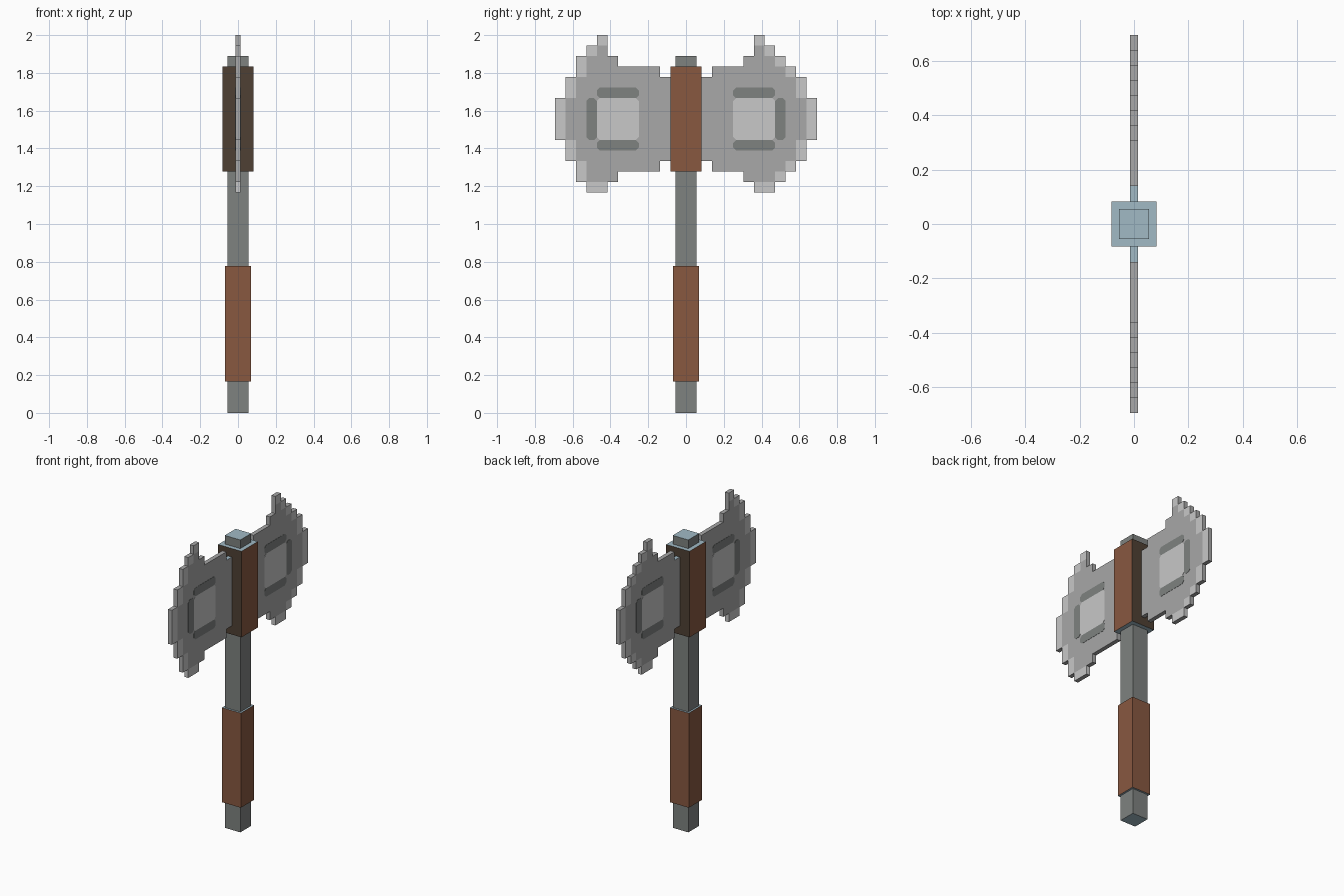
import bpy, bmesh

if "Cube" in bpy.data.objects:
    bpy.data.objects.remove(bpy.data.objects["Cube"])

U = 2 / 36          # grid unit of the blocky design
T = U / 4           # half thickness of the blades


def mat(name, hexcol):
    def lin(c):
        c /= 255
        return c / 12.92 if c <= 0.04045 else ((c + 0.055) / 1.055) ** 2.4
    m = bpy.data.materials.new(name)
    m.diffuse_color = [lin(int(hexcol[i:i + 2], 16)) for i in (0, 2, 4)] + [1]
    m.use_nodes = True
    m.node_tree.nodes["Principled BSDF"].inputs["Base Color"].default_value = m.diffuse_color
    return m


STEEL = mat("dark steel", "7E8280")
MID = mat("mid grey", "A8A8A8")
LIGHT = mat("light grey", "C8C8C8")
LEATHER = mat("brown leather", "885840")
DARK = mat("dark leather", "4F4033")
BLUE = mat("pale blue", "A1BAC5")


def finish(name, bm, mats):
    bmesh.ops.recalc_face_normals(bm, faces=bm.faces)
    me = bpy.data.meshes.new(name)
    bm.to_mesh(me)
    bm.free()
    for m in mats:
        me.materials.append(m)
    ob = bpy.data.objects.new(name, me)
    bpy.context.collection.objects.link(ob)
    return ob


def post(name, half, z0, z1, side_x, side_y):
    """Square post: separate colours on the x sides, y sides and ends."""
    bm = bmesh.new()
    bmesh.ops.create_cube(bm, size=1)
    for v in bm.verts:
        v.co = (v.co.x * 2 * half, v.co.y * 2 * half,
                z0 + (v.co.z + 0.5) * (z1 - z0))
    for f in bm.faces:
        n = f.normal
        f.normal_update()
        n = f.normal
        f.material_index = 2 if abs(n.z) > 0.5 else 1 if abs(n.y) > 0.5 else 0
    finish(name, bm, [side_x, side_y, BLUE])


# Handle, hand grip and head sleeve
post("handle", U, 0, 34 * U, STEEL, STEEL)
post("grip", 0.0675, 3 * U, 14 * U, LEATHER, LEATHER)
post("head_sleeve", 1.5 * U, 23 * U, 33 * U, LEATHER, DARK)


def blade(name, side, spans):
    """Stepped blade; spans are (bottom, top) per column, from column 1 outwards."""
    bm = bmesh.new()
    for i, (b, t) in enumerate(spans):
        for k in range(b, t):
            bm.faces.new([bm.verts.new((-T, side * (i + 0.5 + dy) * U, (k + dz) * U))
                          for dy, dz in ((0, 0), (1, 0), (1, 1), (0, 1))])
    bmesh.ops.remove_doubles(bm, verts=bm.verts, dist=1e-4)
    geo = bmesh.ops.extrude_face_region(bm, geom=bm.faces[:], use_keep_orig=True)["geom"]
    bmesh.ops.translate(bm, vec=(2 * T, 0, 0),
                        verts=[v for v in geo if isinstance(v, bmesh.types.BMVert)])
    bmesh.ops.recalc_face_normals(bm, faces=bm.faces)
    # Light rim: cells that stick out past the next column
    for f in bm.faces:
        f.normal_update()
        c = f.calc_center_median()
        z = c.z / U
        if abs(f.normal.x) > 0.5:
            i = int(abs(c.y) / U - 0.5)
            b, t = spans[i + 1] if i + 1 < len(spans) else (99, 99)
            f.material_index = int(z < 22 or (i > 5 and not b < z < t))
        elif abs(f.normal.y) > 0.5:
            f.material_index = int(z < 22)
        elif z > 25 and abs(c.y) < 2.5 * U:
            f.material_index = 2
    finish(name, bm, [MID, LIGHT, BLUE])


STEM = [(24, 32)] * 2
blade("blade_left", -1, STEM + [(23, 33)] * 4 + [
    (22, 34), (21, 36), (21, 35), (22, 34), (24, 32), (26, 30)])
blade("blade_right", 1, STEM + [(23, 33)] * 3 + [
    (22, 34), (21, 36), (21, 35), (22, 34), (23, 33), (24, 32), (26, 30)])


def inlay(name, side, y0, y1, z0, z1, m):
    """Clipped-corner plate running through the blade, slightly proud of it."""
    c, x = 0.27, T + 0.0015
    pts = [(y0 + c, z0), (y1 - c, z0), (y1, z0 + c), (y1, z1 - c),
           (y1 - c, z1), (y0 + c, z1), (y0, z1 - c), (y0, z0 + c)]
    bm = bmesh.new()
    f = bm.faces.new([bm.verts.new((-x, side * y * U, z * U)) for y, z in pts])
    geo = bmesh.ops.extrude_face_region(bm, geom=[f], use_keep_orig=True)["geom"]
    bmesh.ops.translate(bm, vec=(2 * x, 0, 0),
                        verts=[v for v in geo if isinstance(v, bmesh.types.BMVert)])
    finish(name, bm, [m])


# Light panel with dark bars on each blade
for side, tag in ((-1, "left"), (1, "right")):
    inlay("panel_" + tag, side, 4.5, 8.5, 26, 30, LIGHT)
    inlay("upper_bar_" + tag, side, 4.5, 8.5, 30, 31, STEEL)
    inlay("lower_bar_" + tag, side, 4.5, 8.5, 25, 26, STEEL)
    inlay("outer_bar_" + tag, side, 8.5, 9.5, 26, 30, STEEL)
